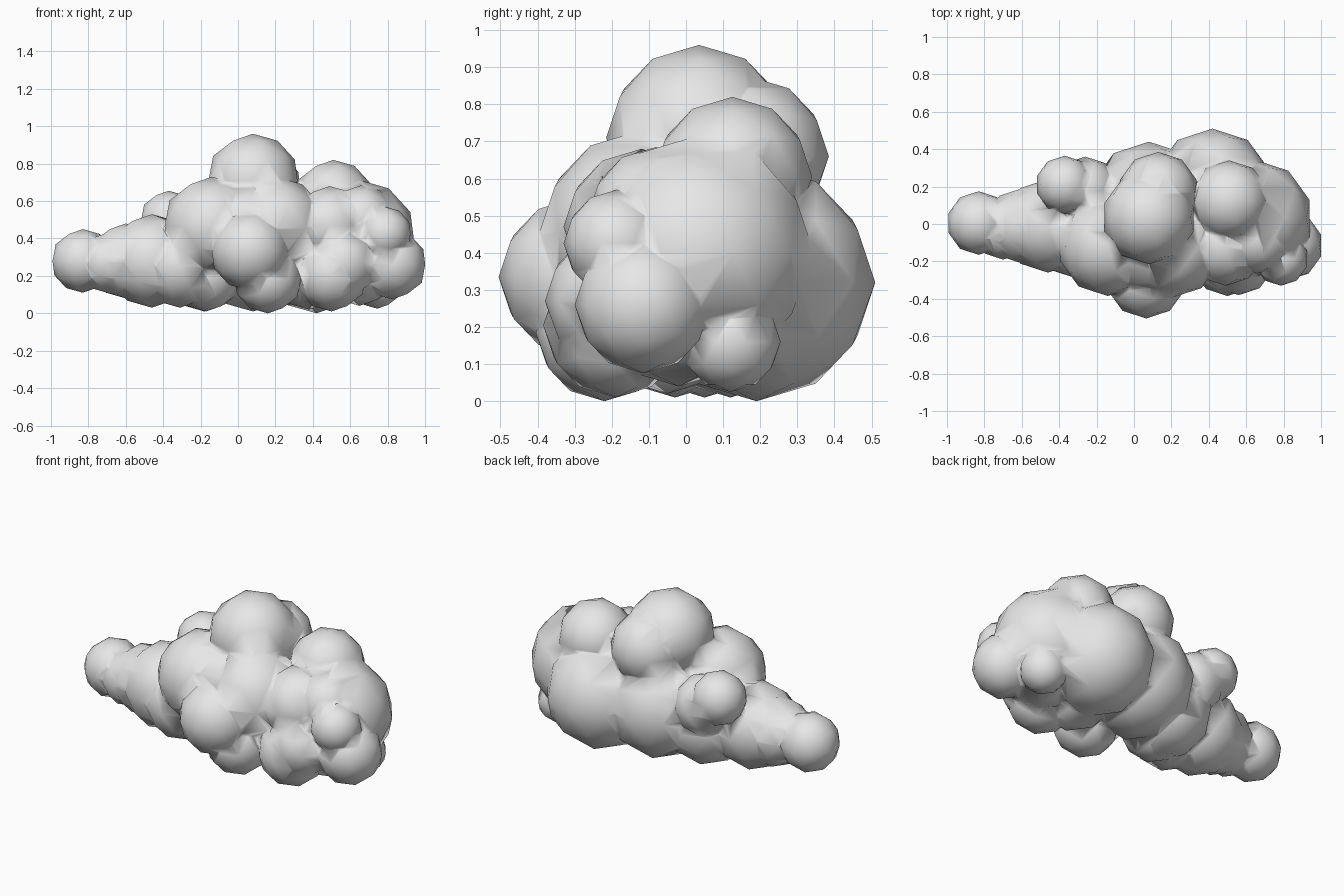
import bpy

cube = bpy.data.objects.get("Cube")
if cube:
    bpy.data.objects.remove(cube, do_unlink=True)

# Single pale cloud colour
cloud_grey = bpy.data.materials.new("cloud_grey")
cloud_grey.use_nodes = True
colour = (0.8, 0.8, 0.8, 1)
cloud_grey.diffuse_color = colour
cloud_grey.node_tree.nodes["Principled BSDF"].inputs["Base Color"].default_value = colour


def puff(name, x, y, z, radius):
    """One low-poly ball of the cloud."""
    bpy.ops.mesh.primitive_ico_sphere_add(subdivisions=2, radius=radius, location=(x, y, z))
    ball = bpy.context.object
    ball.name = name
    ball.data.materials.append(cloud_grey)
    return ball


def merge(target, other):
    """Weld another puff into the target and discard it."""
    union = target.modifiers.new("union", 'BOOLEAN')
    union.operation = 'UNION'
    union.solver = 'EXACT'
    union.object = other
    bpy.context.view_layer.objects.active = target
    bpy.ops.object.modifier_apply(modifier=union.name)
    bpy.data.objects.remove(other, do_unlink=True)


# Main body
cloud = puff("cloud", .08, .12, .33, .32)
puffs = [
    puff("body_shoulder", -.14, -.12, .465, .265),
    puff("body_filler", -.18, .05, .27, .26),
    puff("body_middle", .04, -.12, .455, .25),
    puff("body_front", .2, -.12, .455, .275),
    puff("body_back_large", .42, .19, .32, .32),
    puff("body_end", .64, .03, .4, .315),
    puff("body_end_front", .66, -.08, .5, .185),
    # Tapering tail
    puff("tail_base", -.46, -.01, .28, .25),
    puff("tail_side", -.31, -.07, .25, .22),
    puff("tail_middle", -.6, -.01, .28, .2),
    puff("tail_neck", -.7, -.03, .27, .16),
    puff("tail_tip", -.83, .005, .28, .17),
    puff("tail_bump_side", -.26, .18, .42, .18),
    puff("tail_bump", -.37, .21, .5, .155),
    # Crown
    puff("crown", .08, .035, .71, .25),
    puff("crown_back", .13, .17, .66, .215),
    puff("crown_side", .51, .125, .605, .215),
    # Front puffs
    puff("front_puff", .065, -.29, .335, .215),
    puff("front_side_upper", .49, -.12, .47, .21),
    puff("front_side_lower", .56, -.19, .27, .19),
    puff("front_side_base", .5, -.19, .205, .195),
    # End puffs
    puff("end_puff_upper", .785, -.185, .425, .145),
    puff("end_puff_lower", .825, -.115, .26, .185),
    puff("end_puff_back", .745, .12, .16, .135),
    # Underside
    puff("underside_front", .16, -.22, .185, .185),
    puff("underside_middle", .38, -.05, .26, .24),
    puff("underside_end", .65, -.02, .27, .23),
    puff("underside_tail", -.17, -.03, .2, .19),
]
for ball in puffs:
    merge(cloud, ball)

# Soft shading across the joined puffs
bpy.ops.object.select_all(action='DESELECT')
cloud.select_set(True)
bpy.ops.object.shade_smooth()
